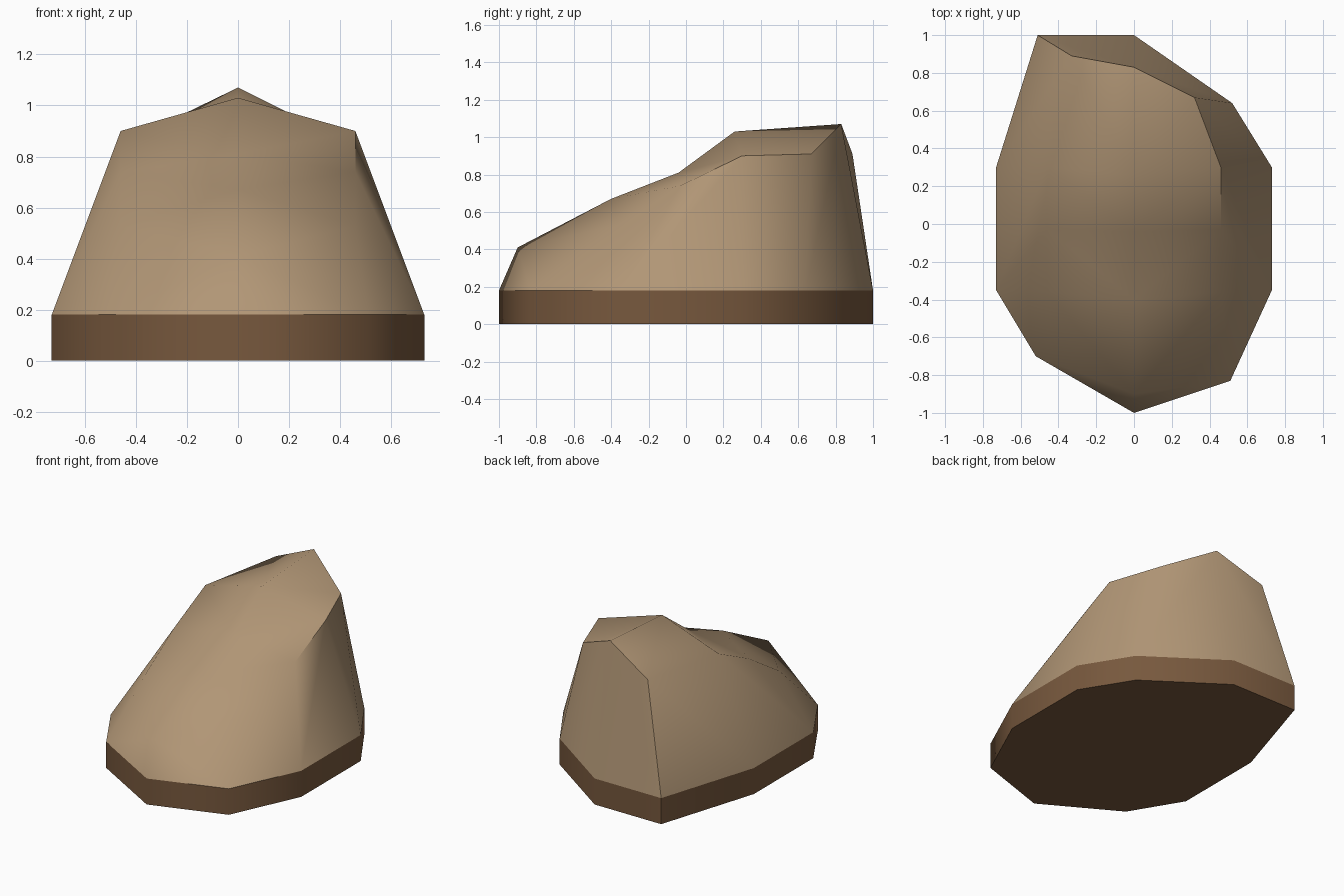
import bpy
import bmesh
import math
from mathutils import Vector

cube = bpy.data.objects.get("Cube")
if cube:
    bpy.data.objects.remove(cube, do_unlink=True)

SOLE_TOP = 0.18


def material(name, rgb):
    mat = bpy.data.materials.new(name)
    mat.use_nodes = True
    mat.diffuse_color = (*rgb, 1)
    mat.node_tree.nodes["Principled BSDF"].inputs["Base Color"].default_value = (*rgb, 1)
    return mat


def finish(bm, name, mat, angle):
    bmesh.ops.recalc_face_normals(bm, faces=bm.faces[:])
    mesh = bpy.data.meshes.new(name)
    bm.to_mesh(mesh)
    bm.free()
    mesh.materials.append(mat)
    obj = bpy.data.objects.new(name, mesh)
    bpy.context.collection.objects.link(obj)
    bpy.ops.object.select_all(action='DESELECT')
    obj.select_set(True)
    bpy.context.view_layer.objects.active = obj
    bpy.ops.object.shade_smooth_by_angle(angle=math.radians(angle))
    return obj


tan = material("tan upper", (0.44, 0.305, 0.18))
brown = material("brown sole", (0.185, 0.098, 0.047))

# Footprint, front to back along each side
toe, heel = (0, -1), (0, 1)
left_edge = [(0.51, -0.83), (0.73, -0.35), (0.73, 0.30), (0.52, 0.64)]
right_edge = [(-0.52, -0.70), (-0.73, -0.35), (-0.73, 0.30), (-0.51, 1.0)]

# Sole: footprint extruded upward
bm = bmesh.new()
outline = [toe, *left_edge, heel, *reversed(right_edge)]
base = bm.faces.new([bm.verts.new((x, y, 0)) for x, y in outline])
grown = bmesh.ops.extrude_face_region(bm, geom=[base], use_keep_orig=True)
bmesh.ops.translate(bm, vec=Vector((0, 0, SOLE_TOP)),
                    verts=[g for g in grown["geom"] if isinstance(g, bmesh.types.BMVert)])
finish(bm, "sole", brown, 60)

# Upper: centre ridge, shoulder line and sole edge bridged on each side
bm = bmesh.new()
ridge = [bm.verts.new((0, y, z)) for y, z in
         [(-0.90, 0.41), (-0.40, 0.67), (-0.04, 0.81), (0.26, 1.03), (0.83, 1.07)]]
front = bm.verts.new((*toe, SOLE_TOP))
back = bm.verts.new((*heel, SOLE_TOP))
shoulder_profile = [(-0.36, 0.53), (-0.03, 0.74), (0.30, 0.90)]


def upper_side(sign, edge, crown):
    rim = [bm.verts.new((x, y, SOLE_TOP)) for x, y in edge]
    line = [bm.verts.new((sign * 0.46, y, z)) for y, z in shoulder_profile]
    line.append(bm.verts.new(crown))
    # Toe
    bm.faces.new((front, rim[0], ridge[0]))
    bm.faces.new((rim[0], line[0], ridge[0]))
    bm.faces.new((rim[0], rim[1], line[0]))
    bm.faces.new((ridge[0], line[0], ridge[1]))
    # Top strip from ridge to shoulder
    for i in range(3):
        bm.faces.new((ridge[i + 1], line[i], line[i + 1], ridge[i + 2]))
    # Side wall and heel
    bm.faces.new((rim[1], line[1], line[0]))
    bm.faces.new((rim[1], rim[2], line[2], line[1]))
    bm.faces.new((rim[2], rim[3], line[3], line[2]))
    bm.faces.new((rim[3], back, ridge[4], line[3]))
    return rim


left_rim = upper_side(1, left_edge, (0.32, 0.67, 0.91))
right_rim = upper_side(-1, right_edge, (-0.33, 0.89, 0.91))
bm.faces.new([front, *right_rim, back, *reversed(left_rim)])
finish(bm, "upper", tan, 55)
